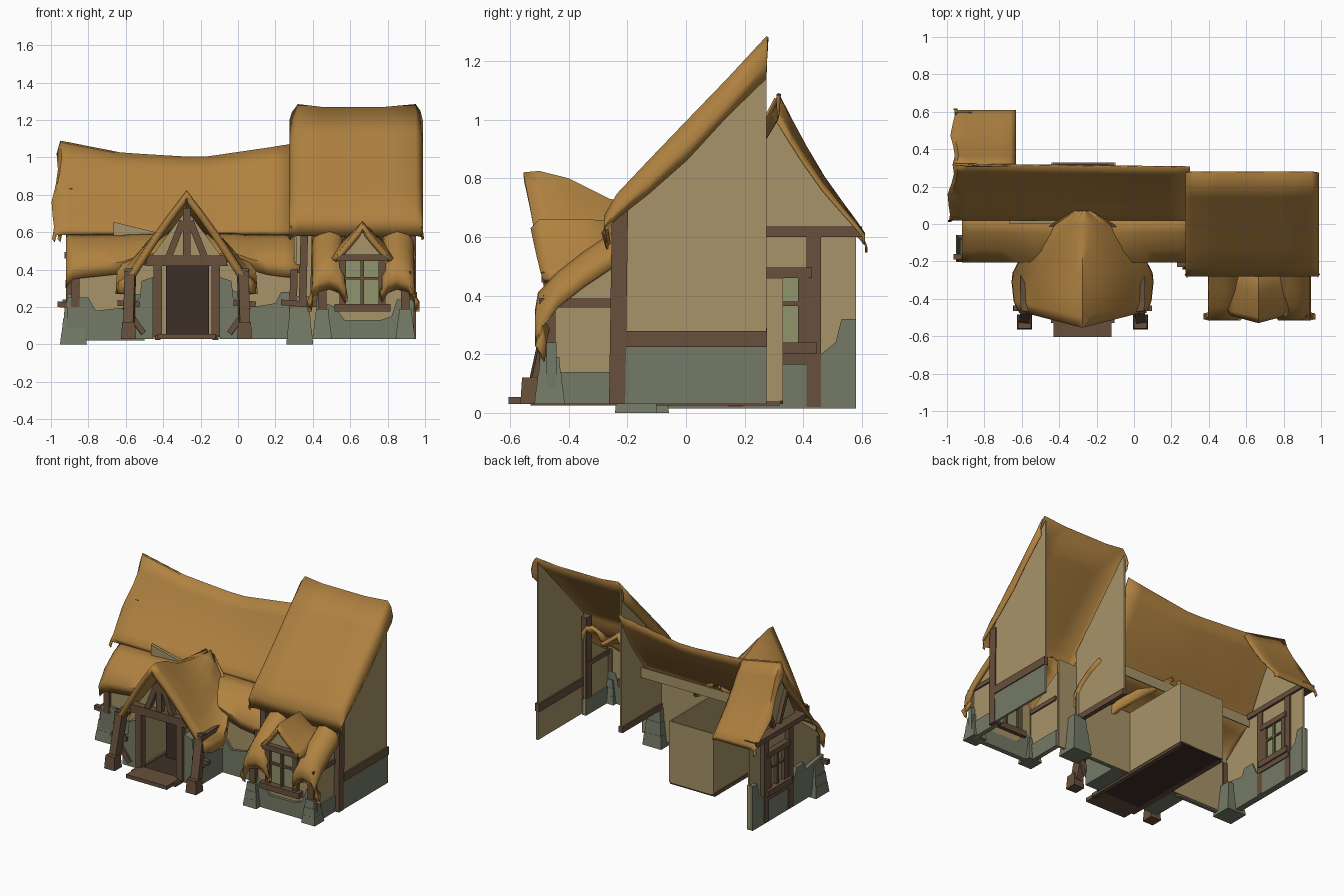
import bpy, bmesh, math
from mathutils import Vector


def material(name, rgb):
    m = bpy.data.materials.new(name)
    m.diffuse_color = (*rgb, 1)
    return m


THATCH = material("thatch", (0.43, 0.222, 0.052))
PLASTER = material("plaster", (0.39, 0.295, 0.14))
STONE = material("stone", (0.175, 0.195, 0.135))
WOOD = material("timber", (0.135, 0.08, 0.045))
DARK = material("door_wood", (0.048, 0.028, 0.021))
PANE = material("window_pane", (0.28, 0.30, 0.15))


def finish(name, bm, mat):
    me = bpy.data.meshes.new(name)
    bm.to_mesh(me)
    bm.free()
    me.materials.append(mat)
    ob = bpy.data.objects.new(name, me)
    bpy.context.collection.objects.link(ob)
    return ob


def prism(name, mat, pts, axis, a, b):
    """Polygon extruded along 'x' (points are y,z) or 'y' (points are x,z)."""
    bm = bmesh.new()
    put = (lambda p, d: (d, *p)) if axis == "x" else (lambda p, d: (p[0], d, p[1]))
    f = bm.faces.new([bm.verts.new(put(p, a)) for p in pts])
    ext = bmesh.ops.extrude_face_region(bm, geom=[f])["geom"]
    step = Vector(put((0, 0), b - a))
    bmesh.ops.translate(bm, vec=step, verts=[v for v in ext if isinstance(v, bmesh.types.BMVert)])
    bmesh.ops.recalc_face_normals(bm, faces=bm.faces)
    return finish(name, bm, mat)


def box(name, mat, x0, x1, y0, y1, z0, z1, taper=0.0):
    bm = bmesh.new()
    bmesh.ops.create_cube(bm, size=1)
    for v in bm.verts:
        k = 1 - taper if v.co.z > 0 else 1
        v.co = ((x0 + x1) / 2 + v.co.x * k * (x1 - x0), (y0 + y1) / 2 + v.co.y * k * (y1 - y0),
                z1 if v.co.z > 0 else z0)
    return finish(name, bm, mat)


def beam(name, p, q, w=0.04, mat=WOOD):
    p, q = Vector(p), Vector(q)
    bm = bmesh.new()
    bmesh.ops.create_cube(bm, size=1)
    rot = (q - p).to_track_quat("Z", "Y")
    for v in bm.verts:
        v.co = rot @ Vector((v.co.x * w, v.co.y * w, v.co.z * (q - p).length)) + (p + q) / 2
    return finish(name, bm, mat)


def interp(t, table):
    for (a, va), (b, vb) in zip(table, table[1:]):
        if t <= b:
            return va + (vb - va) * max(0, (t - a) / (b - a))
    return table[-1][1]


def thatch(name, rows, thick=0.008):
    """Grid of points turned into a smooth thatch sheet."""
    bm = bmesh.new()
    g = [[bm.verts.new(p) for p in r] for r in rows]
    for a, b in zip(g, g[1:]):
        for i in range(len(a) - 1):
            bm.faces.new((a[i], a[i + 1], b[i + 1], b[i]))
    bm.normal_update()
    if sum(f.normal.z * f.calc_area() for f in bm.faces) < 0:
        bmesh.ops.reverse_faces(bm, faces=bm.faces)
    ob = finish(name, bm, THATCH)
    s = ob.modifiers.new("thickness", "SOLIDIFY")
    s.thickness, s.offset = thick, -1
    bpy.ops.object.select_all(action="DESELECT")
    ob.select_set(True)
    bpy.context.view_layer.objects.active = ob
    bpy.ops.object.shade_smooth_by_angle(angle=math.radians(50))


def span(a, b, n):
    return [a + (b - a) * i / n for i in range(n + 1)]


# --- tall right roof: one front slope with drooping side edges
droop = [(0.285, -0.13), (0.275, -0.08), (0.287, -0.04), (0.32, 0.005), (0.45, -0.01), (0.78, -0.01),
         (0.95, 0.005), (0.975, -0.03), (0.99, -0.09), (0.98, -0.14)]
prof = [(0.275, 1.28), (0.14, 1.135), (0.005, 0.995), (-0.13, 0.855), (-0.235, 0.745), (-0.28, 0.67), (-0.265, 0.58)]
deep = [1, 0.9, 0.95, 0.8, 0.6, 0.4, 0.15]
thatch("right_roof", [[(x, y, z + d * k) for (y, z), k in zip(prof, deep)] for x, d in droop])

# --- long left roof, sagging ridge; back slope only at the left end
ridge = [(-0.95, 1.09), (-0.62, 1.025), (-0.2, 1.0), (0.28, 1.07), (0.32, 1.08)]
fall = [(0, 0), (0.25, 0.30), (0.5, 0.56), (0.8, 0.82), (0.93, 0.92), (1, 1)]


def slope(x, d, s, eave, flare):
    z = interp(x, ridge)
    y = 0.305 - 0.012 * x
    wave = 0.012 * math.sin(9 * s) if x < -0.9 else 0
    return (x + wave - flare * s * (x < -0.9), y + (eave - y) * min(s * 1.06, 1), z + (0.585 - z) * interp(s, fall) + d * (1 - 0.7 * s))


S = [0, 0.15, 0.3, 0.5, 0.7, 0.85, 0.95, 1]
edge = [(-0.955, -0.13), (-0.97, -0.07), (-0.95, 0), (-0.9, 0), (-0.82, 0), (-0.72, 0)]
thatch("left_roof_front", [[slope(x, d, s, 0.02, 0.03) for s in S] for x, d in edge + [(x, 0) for x in span(-0.63, 0.3, 8)]])
thatch("left_roof_back", [[slope(x, d, s, 0.61, 0) for s in S] for x, d in edge + [(-0.66, 0), (-0.63, -0.03)]])

# --- low lean-to roof along the front, lifted over the porch
lift = [(-0.92, -0.05), (-0.88, 0), (-0.6, 0.03), (-0.5, 0.09), (0, 0.09), (0.1, 0.03), (0.33, 0)]
low = [(0.05, 0.6), (-0.05, 0.56), (-0.14, 0.5), (-0.205, 0.42), (-0.195, 0.35)]
thatch("low_roof", [[(x, y, z + interp(x, lift) * (i / 4)) for i, (y, z) in enumerate(low)]
                    for x in [-0.92, *span(-0.88, 0.33, 14)]], 0.02)

# --- porch gable roof merging back into the slopes
sections = [(-0.555, 0.335, 0.82, 0.31), (-0.5, 0.355, 0.825, 0.30), (-0.4, 0.365, 0.80, 0.30),
            (-0.26, 0.36, 0.73, 0.36), (-0.12, 0.29, 0.70, 0.46), (0, 0.16, 0.69, 0.57), (0.07, 0.04, 0.68, 0.65)]
rows = []
for y, hw, rz, ez in sections:
    row = []
    for s in [-1, -0.99, -0.85, -0.65, -0.45, -0.25, -0.1, 0, 0.1, 0.25, 0.45, 0.65, 0.85, 0.99, 1]:
        a = abs(s)
        z = ez + (rz - ez) * (1 - a) ** 1.12 + 0.035 * math.sin(math.pi * a) - (0.06 if a == 1 else 0)
        row.append((-0.275 + s * hw * 1.04, y + 0.09 * a * (y < -0.3), z + (0.03 if a > 0.9 else 0)))
    rows.append(row)
thatch("porch_roof", rows, 0.035)

# --- bay roof: two drooping side lobes and a little middle gable
bay = [(-0.2, 0.64), (-0.26, 0.59), (-0.35, 0.53), (-0.44, 0.46), (-0.505, 0.39), (-0.515, 0.33), (-0.485, 0.275)]
for side in (-1, 1):
    thatch("bay_roof_side", [[(0.67 + side * t, y, z + d) for y, z in bay]
                             for t, d in [(0.10, -0.05), (0.13, 0), (0.18, 0.02), (0.24, 0), (0.27, -0.05), (0.275, -0.1)]], 0.025)
rows = []
for y, hw, rz, ez in [(-0.53, 0.15, 0.63, 0.46), (-0.5, 0.165, 0.66, 0.46), (-0.36, 0.16, 0.66, 0.5), (-0.2, 0.1, 0.655, 0.58)]:
    rows.append([(0.665 + s * hw, y + 0.04 * abs(s), ez + (rz - ez) * (1 - abs(s)) ** 1.15)
                 for s in (-1, -0.8, -0.5, -0.2, 0, 0.2, 0.5, 0.8, 1)])
thatch("bay_gable_roof", rows, 0.025)

# --- right wing walls, open to the bay and to the back
prism("right_wall", PLASTER, [(-0.22, 0.03), (0.275, 0.03), (0.275, 1.255), (-0.22, 0.72)], "x", 0.935, 0.945)
prism("right_wall_stone", STONE, [(-0.21, 0.03), (0.275, 0.03), (0.275, 0.23), (-0.21, 0.23)], "x", 0.945, 0.95)
box("right_wall_beam", WOOD, 0.925, 0.957, -0.21, 0.277, 0.225, 0.28)
beam("right_corner_post", (0.925, -0.235, 0.03), (0.925, -0.225, 0.70), 0.055)
prism("inner_wall", PLASTER, [(-0.19, 0.27), (0.275, 0.27), (0.275, 1.25), (-0.19, 0.75)], "x", 0.30, 0.31)
box("inner_wall_beam", WOOD, 0.29, 0.32, -0.19, 0.277, 0.25, 0.29)
box("wing_front_strip", PLASTER, 0.31, 0.45, -0.2, -0.185, 0.03, 0.65)
for x in (0.345, 0.405):
    beam("wing_post", (x, -0.215, 0.2), (x + 0.01, -0.215, 0.62), 0.04)

# --- left front walls with stepped stone
box("left_front_wall", PLASTER, -0.88, -0.43, -0.17, -0.16, 0.03, 0.46)
box("middle_front_wall", PLASTER, -0.1, 0.33, -0.17, -0.16, 0.03, 0.46)
box("upper_front_wall", PLASTER, -0.88, 0.3, 0.055, 0.062, 0.55, 0.62)
prism("eave_plaster", PLASTER, [(-0.665, 0.57), (-0.665, 0.655), (-0.4, 0.59), (-0.4, 0.57)], "y", 0.0, 0.02)
prism("left_front_stone", STONE, [(-0.9, 0.02), (-0.5, 0.02), (-0.5, 0.27), (-0.56, 0.27), (-0.58, 0.2), (-0.76, 0.18),
                                  (-0.8, 0.25), (-0.9, 0.25)], "y", -0.19, -0.165)
prism("middle_front_stone", STONE, [(-0.05, 0.03), (0.35, 0.03), (0.35, 0.28), (0.23, 0.28), (0.2, 0.22), (0.08, 0.2),
                                    (0.04, 0.26), (-0.05, 0.3)], "y", -0.19, -0.165)

# --- left end wall with stone base, timbers
prism("left_end_wall", PLASTER, [(-0.17, 0.03), (0.58, 0.03), (0.58, 0.62), (0.45, 0.82), (0.31, 1.05), (0.17, 0.8), (0.05, 0.57),
                                 (-0.17, 0.4)], "x", -0.89, -0.88)
prism("left_end_stone", STONE, [(-0.19, 0.015), (0.58, 0.015), (0.58, 0.32), (0.53, 0.32), (0.51, 0.24), (0.46, 0.2),
                                (0.14, 0.18), (0.1, 0.27), (0.02, 0.27), (0, 0.22), (-0.19, 0.25)], "x", -0.915, -0.872)
box("left_end_tie", WOOD, -0.955, -0.865, 0.05, 0.6, 0.60, 0.635)
box("left_end_sill", WOOD, -0.92, -0.865, 0.17, 0.45, 0.165, 0.2)
for y in (0.17, 0.435):
    beam("left_end_post", (-0.895, y, 0.02), (-0.895, y, 0.62), 0.05)
for s in (-1, 1):
    beam("left_end_brace", (-0.9, 0.31 + s * 0.03, 0.64), (-0.9, 0.31 + s * 0.12, 0.84), 0.03)


def window(name, u, z0, z1, hw, place):
    """Two panes with a timber frame; place() maps (u, depth, z)."""
    def bar(part, mat, u0, u1, d, a, b):
        p, q = place(u0, -d, a), place(u1, 0.015 + d * 0.5, b)
        box(name + part, mat, *sorted((p[0], q[0])), *sorted((p[1], q[1])), a, b)
    bar("_pane", PANE, u - hw, u + hw, 0.003, z0, z1)
    for e in (-hw, 0, hw):
        w = 0.018 if e else 0.009
        bar("_upright", WOOD, u + e - w, u + e + w, 0.025, z0 - 0.02, z1 + 0.02)
    bar("_crossbar", WOOD, u - hw, u + hw, 0.02, z0 + 0.6 * (z1 - z0) - 0.007, z0 + 0.6 * (z1 - z0) + 0.007)
    bar("_lintel", WOOD, u - hw - 0.03, u + hw + 0.03, 0.035, z1, z1 + 0.035)
    bar("_sill", WOOD, u - hw - 0.045, u + hw + 0.045, 0.045, z0 - 0.04, z0)


window("end_window", 0.31, 0.24, 0.46, 0.09, lambda u, d, z: (-0.893 + d, u, z))
window("bay_window", 0.665, 0.215, 0.445, 0.105, lambda u, d, z: (u, -0.457 + d, z))

# --- bay walls, base and corner piers
prism("bay_front", PLASTER, [(0.45, 0.03), (0.915, 0.03), (0.915, 0.4), (0.8, 0.47), (0.665, 0.6), (0.53, 0.47), (0.45, 0.4)],
      "y", -0.455, -0.445)
for x in (0.45, 0.905):
    prism("bay_side", PLASTER, [(-0.45, 0.03), (-0.19, 0.03), (-0.19, 0.56), (-0.45, 0.38)], "x", x, x + 0.01)
    box("bay_side_stone", STONE, x - 0.01, x + 0.02, -0.45, -0.19, 0.03, 0.14)
    box("bay_side_beam", WOOD, x - 0.01, x + 0.02, -0.5, -0.2, 0.36, 0.39)
prism("bay_front_stone", STONE, [(0.42, 0.03), (0.94, 0.03), (0.94, 0.24), (0.85, 0.24), (0.82, 0.15), (0.76, 0.13), (0.57, 0.13),
                                 (0.52, 0.2), (0.42, 0.24)], "y", -0.475, -0.442)


def pier(x, y, z0, z1, w):
    h = (z1 - z0) / 3
    for i in range(3):
        k = w * (1 - 0.14 * i)
        box("stone_pier", STONE, x - k, x + k, y - k, y + k, z0 + i * h, z0 + (i + 1) * h, 0.12)


for x in (0.45, 0.895):
    pier(x, -0.465, 0.03, 0.19, 0.052)
    beam("bay_post", (x, -0.465, 0.18), (x, -0.465, 0.4), 0.045)
for x, y, top, w in ((-0.88, -0.13, 0.21, 0.072), (0.33, -0.17, 0.26, 0.072)):
    pier(x, y, 0, top, w)
beam("left_post", (-0.87, -0.17, 0.2), (-0.87, -0.17, 0.38), 0.045)
beam("left_tie", (-0.965, -0.175, 0.215), (-0.83, -0.175, 0.205), 0.03)
beam("middle_post", (0.29, -0.2, 0.07), (0.3, -0.2, 0.4), 0.04)
beam("middle_tie", (0.23, -0.215, 0.225), (0.37, -0.215, 0.215), 0.03)

# --- entrance room: walls open to the front, floor, door and steps
for x in (-0.44, -0.11):
    box("entry_side_wall", PLASTER, x, x + 0.01, -0.43, 0.33, 0.04, 0.46)
box("entry_back_wall", PLASTER, -0.44, -0.1, 0.32, 0.33, 0.04, 0.46)
box("entry_floor", DARK, -0.43, -0.11, -0.53, 0.33, 0.03, 0.045)
box("door", DARK, -0.385, -0.155, -0.235, -0.22, 0.045, 0.43)
for x in (-0.43, -0.12):
    box("floor_edge", WOOD, x - 0.015, x + 0.015, -0.53, 0.32, 0.025, 0.05)
box("front_step", WOOD, -0.43, -0.12, -0.605, -0.45, 0.03, 0.055)

# --- porch frame, stone cheeks and gable
prism("porch_gable", PLASTER, [(-0.5, 0.42), (-0.05, 0.42), (-0.275, 0.72)], "y", -0.43, -0.42)
box("porch_lintel", WOOD, -0.49, -0.06, -0.475, -0.42, 0.42, 0.475)
beam("gable_king_post", (-0.275, -0.45, 0.46), (-0.275, -0.45, 0.73), 0.04)
for s in (-1, 1):
    c = -0.275
    beam("gable_brace", (c + s * 0.095, -0.45, 0.47), (c + s * 0.02, -0.45, 0.66), 0.036)
    beam("door_jamb", (c + s * 0.155, -0.45, 0.04), (c + s * 0.155, -0.45, 0.43), 0.045)
    prism("porch_cheek", STONE, [(c + s * a, z) for a, z in ((0.18, 0.03), (0.29, 0.03), (0.29, 0.22), (0.25, 0.25), (0.24, 0.34), (0.18, 0.36))],
          "y", -0.45, -0.18)
    x = c + s * 0.31
    box("porch_post_base", WOOD, x - 0.04, x + 0.04, -0.565, -0.485, 0.03, 0.12, 0.15)
    beam("porch_post", (x, -0.51, 0.08), (x - s * 0.01, -0.44, 0.4), 0.055)
    beam("porch_tie", (x - 0.06, -0.45, 0.222), (x + 0.06, -0.45, 0.215), 0.03)
    beam("porch_plate", (x, -0.475, 0.37), (x, -0.2, 0.38), 0.045)
    beam("porch_strut", (x + s * 0.02, -0.46, 0.2), (x - s * 0.08, -0.45, 0.06), 0.03)
